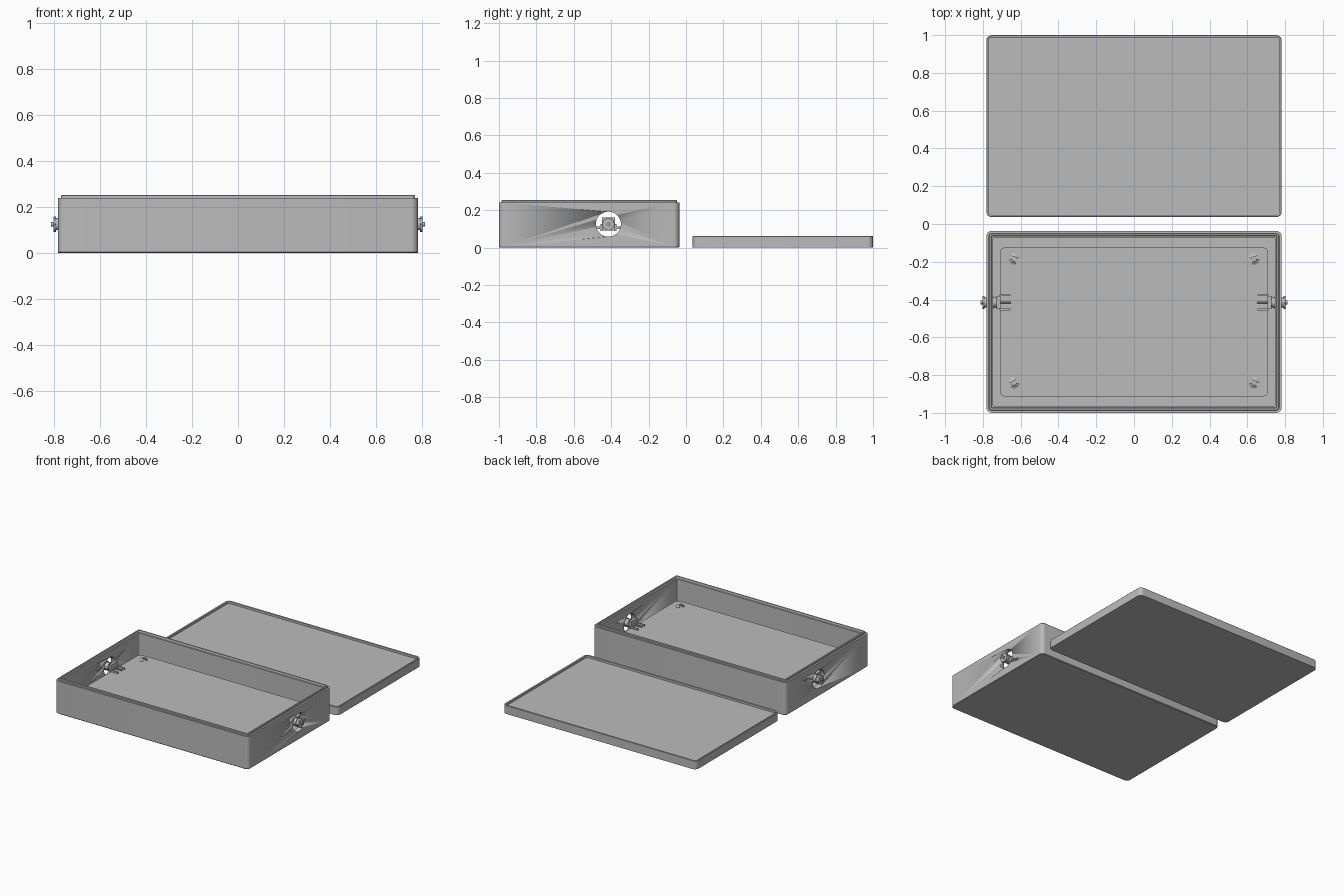
import bpy, bmesh, math
from mathutils import Matrix

cube = bpy.data.objects.get("Cube")
if cube:
    bpy.data.objects.remove(cube, do_unlink=True)

grey = bpy.data.materials.new("plain grey")
grey.use_nodes = True
GREY = (0.5, 0.5, 0.5, 1)
grey.diffuse_color = GREY
grey.node_tree.nodes["Principled BSDF"].inputs["Base Color"].default_value = GREY

YC = -0.518       # centre of the tray and the lid in y (mirrored)
PORT_Y, PORT_Z = -0.415, 0.125


def finish(name, bm, angle=35):
    bmesh.ops.recalc_face_normals(bm, faces=bm.faces)
    mesh = bpy.data.meshes.new(name)
    bm.to_mesh(mesh)
    bm.free()
    obj = bpy.data.objects.new(name, mesh)
    bpy.context.collection.objects.link(obj)
    mesh.materials.append(grey)
    bpy.ops.object.select_all(action='DESELECT')
    obj.select_set(True)
    bpy.context.view_layer.objects.active = obj
    bpy.ops.object.shade_smooth_by_angle(angle=math.radians(angle))
    return obj


def rounded_loop(bm, hx, hy, r, z, yc, steps=6):
    """Ring of vertices around a rounded rectangle."""
    ring = []
    for k, (sx, sy) in enumerate(((1, 1), (-1, 1), (-1, -1), (1, -1))):
        for i in range(steps + 1):
            a = math.pi / 2 * (k + i / steps)
            ring.append(bm.verts.new((sx * (hx - r) + r * math.cos(a),
                                      yc + sy * (hy - r) + r * math.sin(a), z)))
    return ring


def rounded_solid(name, hx, hy, r, profile, yc):
    """Loft rounded rectangles through (inset, z) steps and cap both ends."""
    bm = bmesh.new()
    rings = [rounded_loop(bm, hx - d, hy - d, max(r - d, 0.006), z, yc) for d, z in profile]
    n = len(rings[0])
    for a, b in zip(rings, rings[1:]):
        for i in range(n):
            j = (i + 1) % n
            bm.faces.new((a[i], a[j], b[j], b[i]))
    bm.faces.new(rings[0])
    bm.faces.new(rings[-1])
    return finish(name, bm)


def cylinder(bm, r, depth, loc, axis='Z', segments=24, r2=None):
    m = Matrix.Translation(loc)
    if axis == 'X':
        m = m @ Matrix.Rotation(math.pi / 2, 4, 'Y')
    bmesh.ops.create_cone(bm, cap_ends=True, segments=segments, radius1=r,
                          radius2=r if r2 is None else r2, depth=depth, matrix=m)


def box(bm, size, loc):
    bmesh.ops.create_cube(bm, size=1, matrix=Matrix.Translation(loc) @ Matrix.Diagonal((*size, 1)))


# Tray with a stepped lip around the rim
tray = rounded_solid("tray", 0.782, 0.482, 0.03,
                     [(0.004, 0), (0, 0.004), (0, 0.24), (0.013, 0.24), (0.013, 0.25),
                      (0.016, 0.253), (0.025, 0.253), (0.028, 0.24), (0.036, 0.238), (0.036, 0.02)], YC)

# Round ports through both end walls
bm = bmesh.new()
for s in (-1, 1):
    cylinder(bm, 0.067, 0.2, (s * 0.78, PORT_Y, PORT_Z), 'X', 40)
cutter = finish("port_cutter", bm)
cutter.hide_render = True
cut = tray.modifiers.new("ports", 'BOOLEAN')
cut.object, cut.solver = cutter, 'EXACT'
bpy.context.view_layer.objects.active = tray
bpy.ops.object.modifier_apply(modifier=cut.name)
bpy.data.objects.remove(cutter, do_unlink=True)

# Shallow recessed lid
rounded_solid("lid", 0.782, 0.482, 0.03,
              [(0.0, 0), (0, 0.06), (0.003, 0.063), (0.009, 0.063), (0.012, 0.061), (0.012, 0.046)], -YC)

# Board held above the tray floor
rounded_solid("board", 0.71, 0.395, 0.03, [(0, 0.1), (0, 0.113)], YC)

# Standoffs with split snap heads poking through the board
for x in (-0.635, 0.635):
    for y in (-0.185, -0.84):
        bm = bmesh.new()
        cylinder(bm, 0.036, 0.08, (x, y, 0.06))
        turn = math.atan2(YC - y, -x) + math.pi
        for s in (-1, 1):
            start = turn + s * 0.45
            pts = []
            for r, z in ((0.016, 0.105), (0.03, 0.118), (0.012, 0.13)):
                pts.append([bm.verts.new((x + r * math.cos(start + s * 2.0 * i / 8),
                                          y + r * math.sin(start + s * 2.0 * i / 8), z))
                            for i in range(9)])
            for a, b in zip(pts, pts[1:] + pts[:1]):
                for i in range(8):
                    bm.faces.new((a[i], a[i + 1], b[i + 1], b[i]))
            for e in (0, 8):
                bm.faces.new([p[e] for p in pts])
        finish("standoff", bm)

# Edge connectors in the end ports
for s in (-1, 1):
    bm = bmesh.new()
    at = lambda x, dy=0, dz=0: (s * x, PORT_Y + dy, PORT_Z + dz)
    box(bm, (0.02, 0.07, 0.07), at(0.717))
    cylinder(bm, 0.026, 0.08, at(0.76), 'X')
    cylinder(bm, 0.032, 0.008, at(0.745), 'X')
    cylinder(bm, 0.032, 0.008, at(0.775), 'X')
    cylinder(bm, 0.034, 0.012, at(0.797), 'X', 8)
    cylinder(bm, 0.01, 0.012, at(0.806), 'X', 12)
    cylinder(bm, 0.006, 0.06, at(0.68), 'X', 8)
    for dy in (-0.038, 0.038):
        box(bm, (0.06, 0.01, 0.012), at(0.683, dy, -0.006))
        box(bm, (0.06, 0.01, 0.012), at(0.683, dy, -0.03))
    finish("right_connector" if s < 0 else "left_connector", bm)
